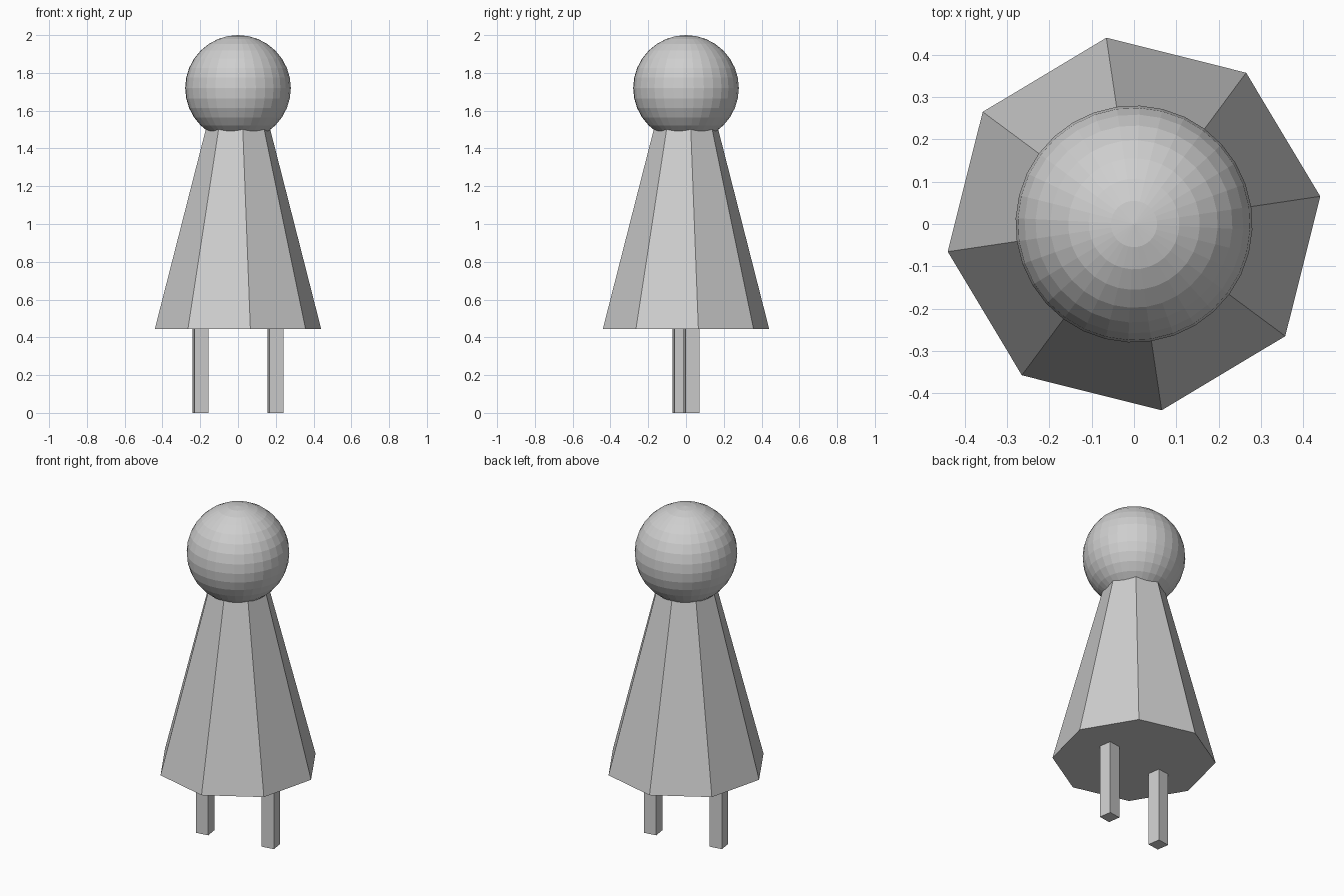
import bpy
from math import radians, cos, sin

cube = bpy.data.objects.get("Cube")
if cube:
    bpy.data.objects.remove(cube, do_unlink=True)

TURN = radians(8.45)   # the whole figure is turned slightly about z
HEM = 0.445            # height of the skirt's lower edge

grey = bpy.data.materials.new("light_grey")
grey.use_nodes = True
colour = (0.62, 0.62, 0.62, 1)
grey.diffuse_color = colour
grey.node_tree.nodes["Principled BSDF"].inputs["Base Color"].default_value = colour


def finish(name):
    """Name the newly added part and give it the material."""
    part = bpy.context.object
    part.name = name
    part.data.materials.append(grey)
    return part


# Head: faceted ball
bpy.ops.mesh.primitive_uv_sphere_add(segments=32, ring_count=16, radius=0.28,
                                     location=(0, 0, 1.72), rotation=(0, 0, TURN))
finish("head")

# Body: eight-sided tapered cone reaching into the head
top = 1.58
bpy.ops.mesh.primitive_cone_add(vertices=8, radius1=0.445, radius2=0.152,
                                depth=top - HEM, location=(0, 0, (HEM + top) / 2),
                                rotation=(0, 0, TURN))
finish("body")

# Legs: square posts, one on each side
leg_top = HEM + 0.02
for side, name in ((1, "left_leg"), (-1, "right_leg")):
    bpy.ops.mesh.primitive_cube_add(
        size=1, rotation=(0, 0, TURN),
        location=(side * 0.2 * cos(TURN), side * 0.2 * sin(TURN), leg_top / 2))
    leg = finish(name)
    leg.scale = (0.075, 0.075, leg_top)
